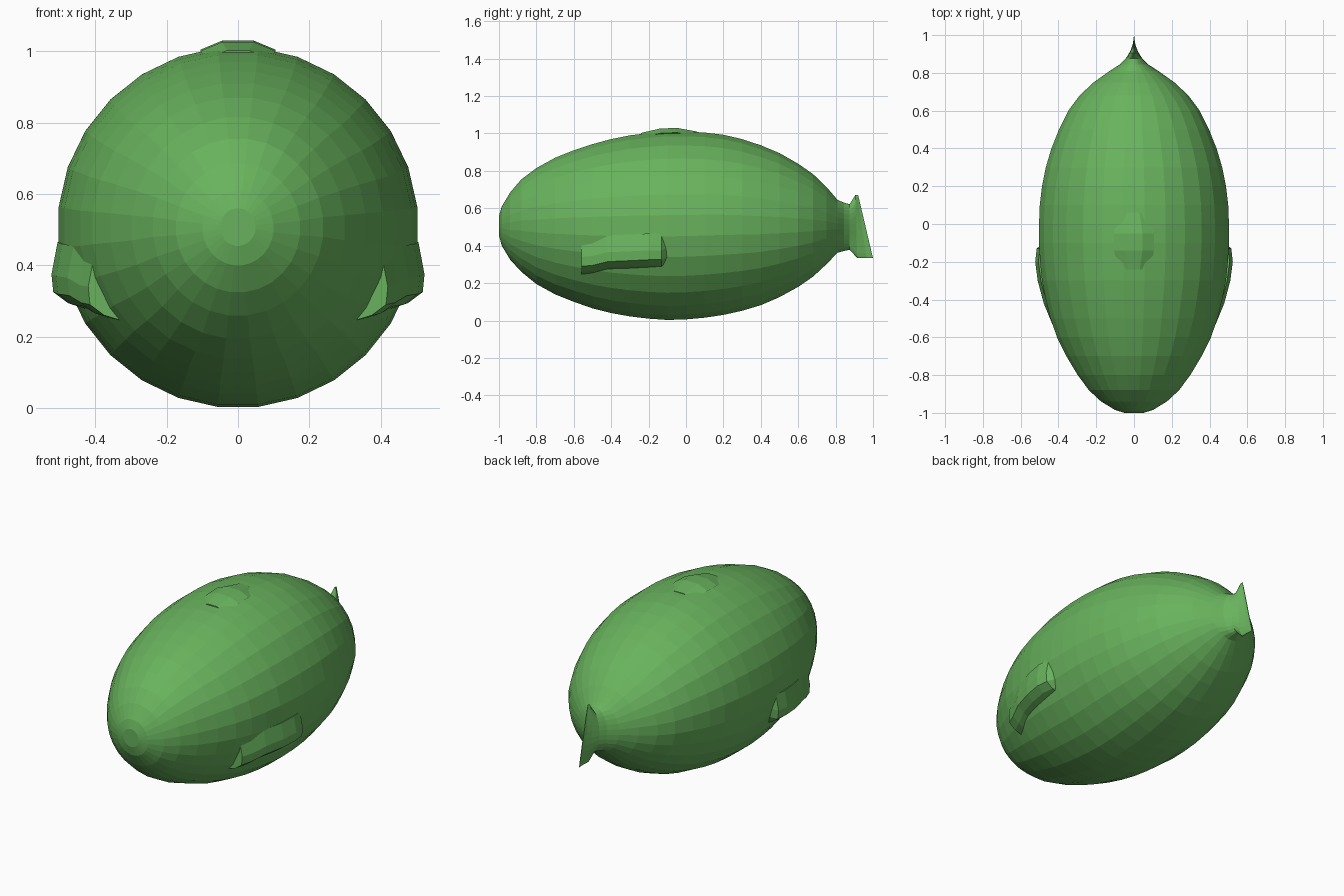
import bpy, bmesh, math

if "Cube" in bpy.data.objects:
    bpy.data.objects.remove(bpy.data.objects["Cube"])

green = bpy.data.materials.new("leaf green")
green.diffuse_color = (0.14, 0.45, 0.11, 1)
green.use_nodes = True
green.node_tree.nodes["Principled BSDF"].inputs["Base Color"].default_value = green.diffuse_color


def loft(name, rings):
    """Skin a list of equal-length point rings and cap both ends, flat shaded."""
    bm = bmesh.new()
    loops = [[bm.verts.new(p) for p in ring] for ring in rings]
    n = len(rings[0])
    for a, b in zip(loops, loops[1:]):
        for i in range(n):
            j = (i + 1) % n
            bm.faces.new((a[i], a[j], b[j], b[i]))
    bm.faces.new(loops[0])
    bm.faces.new(loops[-1])
    bmesh.ops.recalc_face_normals(bm, faces=bm.faces)
    mesh = bpy.data.meshes.new(name)
    bm.to_mesh(mesh)
    bm.free()
    mesh.materials.append(green)
    ob = bpy.data.objects.new(name, mesh)
    bpy.context.collection.objects.link(ob)
    return ob


# body stations: y, half width, bottom z, top z
BODY = [(-1, .05, .455, .56), (-.985, .10, .40, .61), (-.94, .175, .325, .685),
        (-.88, .24, .26, .755), (-.8, .30, .195, .815), (-.7, .36, .14, .87),
        (-.6, .41, .10, .91), (-.5, .445, .065, .943), (-.4, .47, .04, .97),
        (-.3, .49, .022, .99), (-.2, .50, .01, 1.002), (-.1, .506, .003, 1.01),
        (0, .506, .006, 1.01), (.1, .502, .015, 1.005), (.2, .49, .03, .993),
        (.3, .47, .052, .97), (.4, .44, .082, .937), (.5, .40, .125, .895),
        (.6, .35, .18, .838), (.68, .29, .235, .782), (.75, .215, .30, .715),
        (.81, .13, .362, .645)]
SIDES = 28


def ring(y, w, lo, hi, slant=0):
    pts = []
    for i in range(SIDES):
        a = 2 * math.pi * (i + .5) / SIDES
        c = math.cos(a)
        pts.append((w * math.sin(a), y - slant * c,
                    (lo + hi) / 2 + (hi - lo) / 2 * c / math.cos(math.pi / SIDES)))
    return pts


# the tail continues from the body, thinning to a slanted edge
TAIL = [(.845, .075, .372, .63, 0), (.875, .045, .378, .622, 0),
        (.91, .022, .335, .67, .005), (.94, .008, .335, .672, .025),
        (.96, .002, .333, .672, .04)]
loft("body_and_tail", [ring(*s) for s in BODY + TAIL])

# low bump of the back fin
loft("back_fin", [[(-w, y, .96), (-w - .06, y, z - .025), (-w, y, z), (w, y, z),
                   (w + .06, y, z - .025), (w, y, .96)]
                  for y, w, z in [(-.24, .03, 1.003), (-.14, .045, 1.026),
                                  (-.05, .045, 1.03), (.06, .03, 1.01)]])

# side fins pressed against the body: y, outermost x, lower edge z
FIN = [(-.56, .42, .29), (-.5, .445, .295), (-.42, .478, .315),
       (-.3, .51, .32), (-.2, .523, .325), (-.13, .515, .325), (-.1, .48, .34)]
for side, label in ((-1, "left"), (1, "right")):
    loft(label + "_side_fin",
         [[(side * (x - .11), y, z - .05), (side * (x - .045), y, z - .03),
           (side * (x - .005), y, z), (side * x, y, z + .05),
           (side * (x - .017), y, z + .14), (side * (x - .11), y, z + .12)]
          for y, x, z in FIN])
